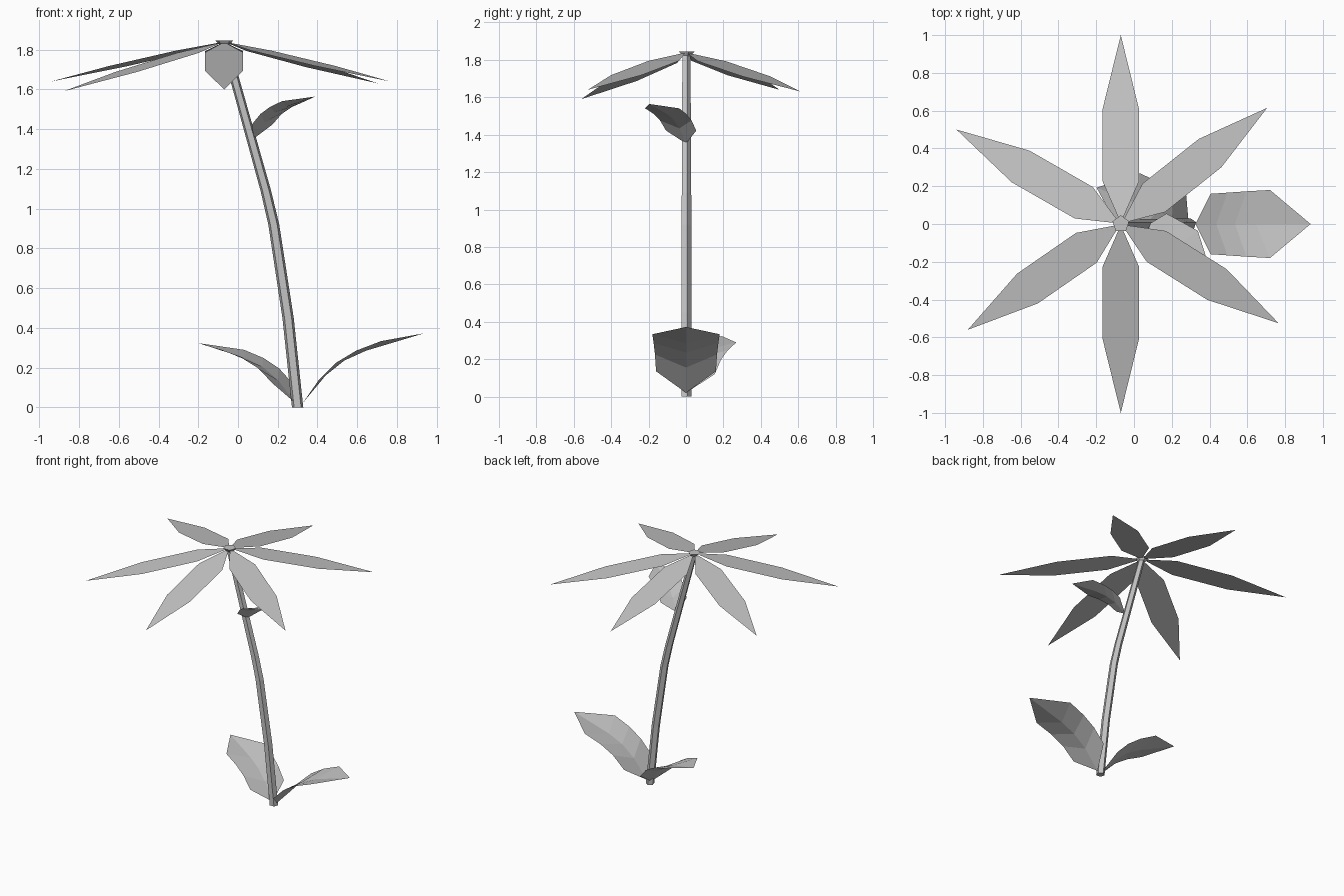
import bpy
import math
from mathutils import Matrix, Vector

if "Cube" in bpy.data.objects:
    bpy.data.objects.remove(bpy.data.objects["Cube"], do_unlink=True)

# One plain grey for the whole plant
GREY = (0.55, 0.55, 0.55, 1)
grey = bpy.data.materials.new("plain_grey")
grey.use_nodes = True
grey.diffuse_color = GREY
grey.node_tree.nodes["Principled BSDF"].inputs["Base Color"].default_value = GREY


def add_mesh(name, verts, faces, matrix=Matrix()):
    mesh = bpy.data.meshes.new(name)
    mesh.from_pydata([matrix @ Vector(v) for v in verts], [], faces)
    mesh.materials.append(grey)
    mesh.update()
    obj = bpy.data.objects.new(name, mesh)
    bpy.context.collection.objects.link(obj)
    return obj


def add_tube(name, rings, sides=5):
    """Loft flat-sided rings given as (x, z, radius), closed at both ends."""
    verts, faces = [], []
    for x, z, r in rings:
        for i in range(sides):
            a = math.pi / 2 + math.tau * i / sides
            verts.append((x + r * math.cos(a), r * math.sin(a), z))
    for k in range(len(rings) - 1):
        for i in range(sides):
            a, b = k * sides + i, k * sides + (i + 1) % sides
            faces.append((a, b, b + sides, a + sides))
    faces.append(tuple(reversed(range(sides))))
    faces.append(tuple(range(len(verts) - sides, len(verts))))
    return add_mesh(name, verts, faces)


def add_petal(name, tip):
    """Flat pointed blade running from the flower centre to its tip."""
    centre = Vector((-0.07, 0, 1.84))
    axis = Vector(tip) - centre
    side = Vector((-axis.y, axis.x, 0)).normalized()
    outline = [(0.035, 0.013), (0.225, 0.096), (0.61, 0.096)]
    right = [centre + axis * t - side * w for t, w in outline]
    left = [centre + axis * t + side * w for t, w in reversed(outline)]
    verts = right + [Vector(tip)] + left
    add_mesh(name, verts, [tuple(range(len(verts)))])


def add_leaf(name, base, angle, scale):
    """Arching leaf with a lowered midrib and mirrored raised rims."""
    midrib = [(0, 0), (0.11, 0.135), (0.21, 0.215), (0.32, 0.265), (0.61, 0.352)]
    rim = [(0.08, 0.16, 0.115), (0.17, 0.166, 0.205),
           (0.27, 0.173, 0.265), (0.395, 0.18, 0.313)]
    n, m = len(midrib), len(rim)
    verts = [(x, 0, z) for x, z in midrib]
    verts += [(x, y, z) for x, y, z in rim] + [(x, -y, z) for x, y, z in rim]
    faces = []
    for i in range(m - 1):
        a, b = n + i, n + m + i
        faces += [(i, i + 1, a + 1, a), (i + 1, i, b, b + 1)]
    faces += [(m - 1, m, n + m - 1), (m, m - 1, n + 2 * m - 1)]
    place = (Matrix.Translation(base) @ Matrix.Rotation(math.radians(angle), 4, "Z")
             @ Matrix.Scale(scale, 4))
    add_mesh(name, verts, faces, place)


# Bent stem and the small flared flower centre
add_tube("stem", [(0.30, 0, 0.03), (0.252, 0.45, 0.03), (0.18, 0.92, 0.029),
                  (0.14, 1.09, 0.028), (-0.065, 1.825, 0.024)])
add_tube("flower_centre", [(-0.066, 1.82, 0.024), (-0.07, 1.845, 0.046)])

# Six drooping petals
tips = {
    "front_petal": (-0.07, -1.0, 1.60),
    "front_left_petal": (0.765, -0.525, 1.64),
    "back_left_petal": (0.705, 0.615, 1.63),
    "back_petal": (-0.07, 1.0, 1.63),
    "back_right_petal": (-0.94, 0.50, 1.64),
    "front_right_petal": (-0.88, -0.56, 1.59),
}
for name, tip in tips.items():
    add_petal(name, tip)

# Two leaves at the foot and one on the upper stem
add_leaf("large_base_leaf", (0.325, 0, 0.02), 0, 1)
add_leaf("small_base_leaf", (0.29, 0, 0.02), 158.5, 0.86)
add_leaf("upper_leaf", (0.08, 0, 1.353), -32.5, 0.6)
